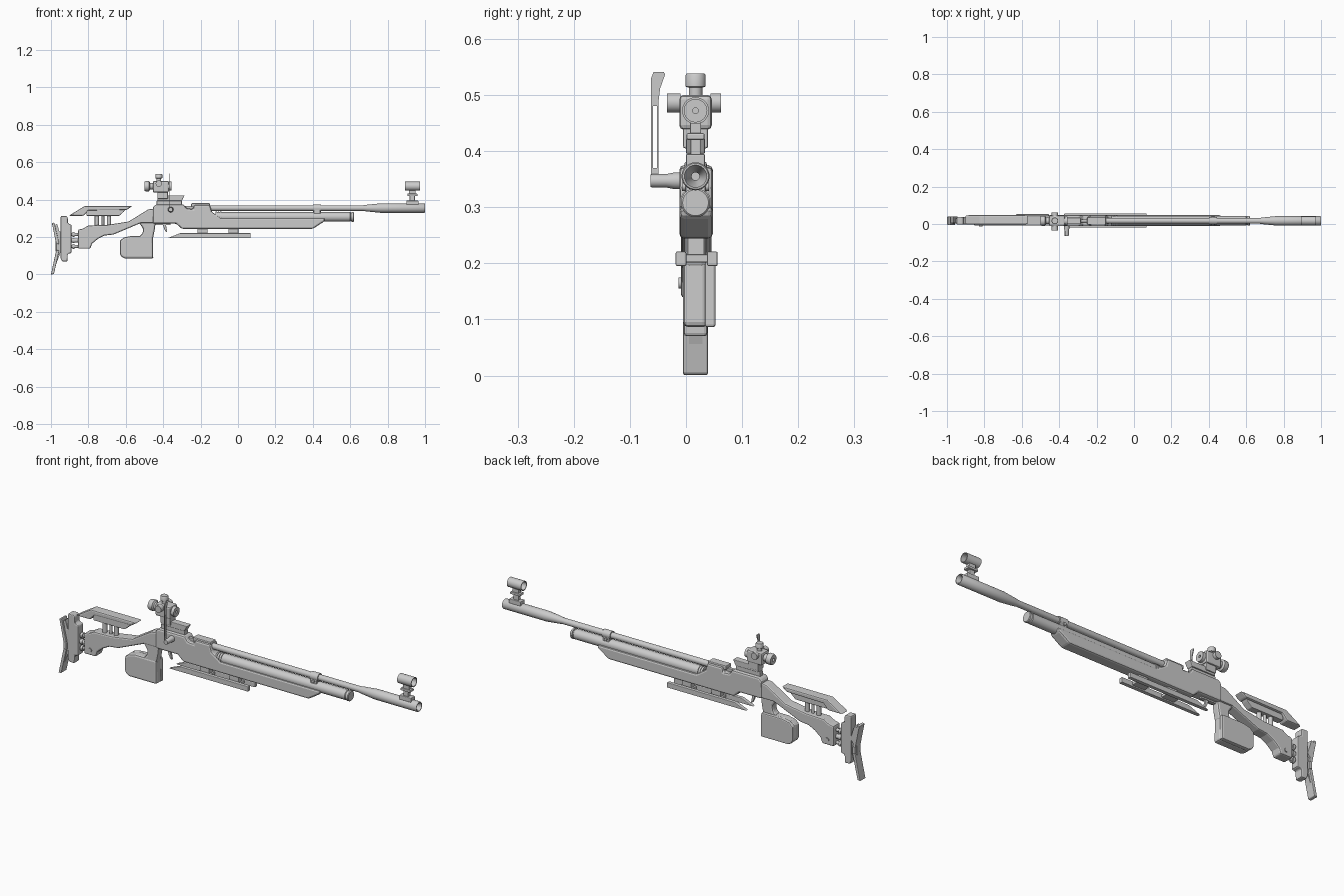
import bpy, bmesh, math
from mathutils import Vector

C = 0.017  # centre plane of the model in y


def finish(name, bm, bevel=0.0, smooth=False):
    bmesh.ops.remove_doubles(bm, verts=bm.verts, dist=1e-5)
    bmesh.ops.recalc_face_normals(bm, faces=bm.faces)
    me = bpy.data.meshes.new(name)
    bm.to_mesh(me)
    bm.free()
    ob = bpy.data.objects.new(name, me)
    bpy.context.collection.objects.link(ob)
    if bevel:
        m = ob.modifiers.new("bevel", 'BEVEL')
        m.width, m.segments, m.limit_method = bevel, 2, 'ANGLE'
    if smooth:
        bpy.ops.object.select_all(action='DESELECT')
        ob.select_set(True)
        bpy.context.view_layer.objects.active = ob
        bpy.ops.object.shade_smooth_by_angle(angle=math.radians(35))
    return ob


def prism(name, pts, lo, hi, bevel=0.0, axis='Y'):
    """Extrude an (x,z) profile along y, or a (y,z) profile along x."""
    bm = bmesh.new()
    f = (lambda a, b, t: (a, t, b)) if axis == 'Y' else (lambda a, b, t: (t, a, b))
    face = bm.faces.new([bm.verts.new(f(a, b, lo)) for a, b in pts])
    ext = bmesh.ops.extrude_face_region(bm, geom=[face])
    d = (0, hi - lo, 0) if axis == 'Y' else (hi - lo, 0, 0)
    bmesh.ops.translate(bm, vec=d, verts=[v for v in ext['geom'] if isinstance(v, bmesh.types.BMVert)])
    return finish(name, bm, bevel)


def box(name, x0, x1, y0, y1, z0, z1, bevel=0.0):
    return prism(name, [(x0, z0), (x1, z0), (x1, z1), (x0, z1)], y0, y1, bevel)


def lathe(name, axis, o, prof, seg=32):
    """Revolve a closed (position, radius) profile around an axis through o."""
    bm = bmesh.new()
    i = 'XYZ'.index(axis)
    rings = []
    for t, r in prof:
        ring = []
        for k in range(seg):
            a = 2 * math.pi * k / seg
            p = Vector(o)
            p[i] = t
            p[(i + 1) % 3] += r * math.cos(a)
            p[(i + 2) % 3] += r * math.sin(a)
            ring.append(bm.verts.new(p))
        rings.append(ring)
    for j in range(len(rings)):
        a, b = rings[j], rings[(j + 1) % len(rings)]
        if prof[j][1] == 0 and prof[(j + 1) % len(prof)][1] == 0:
            continue
        for k in range(seg):
            n = (k + 1) % seg
            bm.faces.new((a[k], a[n], b[n], b[k]))
    return finish(name, bm, smooth=True)


def rod(name, axis, o, t0, t1, r, seg=24):
    return lathe(name, axis, o, [(t0, 0), (t0, r), (t1, r), (t1, 0)], seg)


# barrel, muzzle sleeve and air cylinder
bz = 0.355
lathe("barrel", 'X', (0, C, bz), [(-0.2, 0), (-0.2, 0.015), (0.67, 0.015), (0.69, 0.018), (0.76, 0.025),
      (0.997, 0.025), (1.0, 0.023), (1.0, 0.02), (0.96, 0.007), (0.9, 0.007), (0.9, 0)])
lathe("air_cylinder", 'X', (0, C, 0.308), [(-0.12, 0), (-0.12, 0.025), (0.60, 0.025), (0.603, 0.022),
      (0.607, 0.022), (0.608, 0.026), (0.617, 0.026), (0.62, 0.023), (0.62, 0)])
for i in range(3):
    lathe("cylinder_band_%d" % i, 'X', (0, C, 0.308),
          [(x - 0.09 + i * 0.012, r) for x, r in ((-0.03, 0.02), (-0.03, 0.028), (-0.023, 0.028), (-0.023, 0.02))])
lathe("barrel_clamp", 'X', (0, C, bz), [(0.40, 0.01), (0.40, 0.02), (0.445, 0.02), (0.445, 0.01)])
box("clamp_foot", 0.405, 0.44, C - 0.018, C + 0.018, 0.315, 0.35, 0.003)
rod("clamp_screw", 'Y', (0.422, 0, 0.337), C - 0.024, C + 0.024, 0.008, 16)

# receiver with fore stock
prism("receiver_and_forestock", [(-0.455, 0.272), (-0.455, 0.36), (-0.44, 0.375), (-0.29, 0.375), (-0.275, 0.353),
      (-0.24, 0.35), (-0.235, 0.372), (-0.15, 0.372), (-0.14, 0.335), (-0.09, 0.302), (0.465, 0.302),
      (0.462, 0.284), (0.40, 0.244), (-0.30, 0.244), (-0.33, 0.272)], C - 0.029, C + 0.031, 0.009)
box("receiver_front_cap", -0.25, -0.15, C - 0.02, C + 0.02, 0.36, 0.381, 0.004)
box("loading_tray", -0.295, -0.235, C - 0.008, C + 0.008, 0.35, 0.366, 0.002)

# rear stock arm
prism("rear_stock", [(-0.45, 0.352), (-0.48, 0.348), (-0.585, 0.283), (-0.70, 0.265), (-0.80, 0.262), (-0.83, 0.245),
      (-0.855, 0.24), (-0.855, 0.138), (-0.79, 0.138), (-0.78, 0.165), (-0.75, 0.19), (-0.715, 0.208),
      (-0.665, 0.214), (-0.52, 0.275), (-0.45, 0.275)], C - 0.026, C + 0.028, 0.007)
rod("stock_screw", 'Y', (-0.82, 0, 0.165), C - 0.03, C + 0.032, 0.01, 16)

# grip and palm slab
prism("grip_neck", [(-0.535, 0.285), (-0.44, 0.285), (-0.445, 0.24), (-0.455, 0.19), (-0.54, 0.19), (-0.51, 0.22),
      (-0.507, 0.245)], C - 0.02, C + 0.02, 0.009)
palm = [(-0.632, 0.18), (-0.61, 0.198), (-0.57, 0.206), (-0.455, 0.206), (-0.453, 0.086), (-0.605, 0.086),
        (-0.622, 0.094), (-0.632, 0.11)]
prism("grip", palm, C - 0.022, C + 0.022, 0.01)
prism("palm_slab", palm, C + 0.016, C + 0.036, 0.005)

# trigger
prism("trigger", [(-0.405, 0.275), (-0.385, 0.275), (-0.383, 0.25), (-0.378, 0.226), (-0.386, 0.228),
      (-0.395, 0.245)], C - 0.006, C + 0.006, 0.002)
box("trigger_bar", -0.44, -0.36, C - 0.008, C + 0.008, 0.265, 0.276)

# under-hand rails on cross pieces
for s, n in ((-1, "left"), (1, "right")):
    y = C + 0.002 + s * 0.028
    prism("hand_rail_" + n, [(-0.375, 0.195), (0.068, 0.195), (0.068, 0.221), (-0.31, 0.221)],
          y - 0.0095, y + 0.0095, 0.003)
for i, x in enumerate((-0.19, -0.025)):
    box("rail_cross_%d" % i, x - 0.035, x + 0.035, C - 0.03, C + 0.034, 0.201, 0.216, 0.003)
    box("rail_post_%d" % i, x - 0.027, x + 0.027, C - 0.014, C + 0.016, 0.21, 0.25, 0.003)

# cheek piece on three posts
prism("cheek_piece", [(-0.905, 0.314), (-0.82, 0.366), (-0.565, 0.366), (-0.595, 0.345), (-0.80, 0.342),
      (-0.825, 0.314)], C - 0.02, C + 0.03, 0.006)
prism("cheek_plate", [(-0.81, 0.314), (-0.635, 0.314), (-0.61, 0.336), (-0.60, 0.348), (-0.81, 0.348)],
      C - 0.016, C + 0.018, 0.003)
for i, x in enumerate((-0.755, -0.722, -0.69)):
    rod("cheek_post_%d" % i, 'Z', (x, C, 0), 0.25, 0.325, 0.011 if i != 1 else 0.007)

# butt plate, rods and hooked pads
prism("butt_plate", [(-0.948, 0.085), (-0.94, 0.07), (-0.912, 0.07), (-0.91, 0.11), (-0.89, 0.115), (-0.89, 0.265),
      (-0.91, 0.275), (-0.91, 0.305), (-0.918, 0.313), (-0.948, 0.313)], C - 0.021, C + 0.021, 0.008)
for i, z in enumerate((0.15, 0.182, 0.214)):
    rod("butt_rod_%d" % i, 'X', (0, C, z), -0.90, -0.845, 0.008 if i != 1 else 0.011)
    lathe("butt_collar_%d" % i, 'X', (0, C, z), [(-0.885, 0.004), (-0.885, 0.014), (-0.873, 0.014), (-0.873, 0.004)])
box("butt_pivot", -0.975, -0.94, C - 0.013, C + 0.013, 0.12, 0.23, 0.004)
for n, pts in (("upper", [(-0.995, 0.275), (-0.982, 0.278), (-0.956, 0.165), (-0.972, 0.162)]),
               ("lower", [(-0.972, 0.13), (-0.956, 0.127), (-0.984, 0.003), (-1.0, 0.0)]),
               ("middle", [(-0.972, 0.165), (-0.956, 0.165), (-0.956, 0.127), (-0.972, 0.13)])):
    prism("butt_pad_" + n, pts, C - 0.022, C + 0.022, 0.003)
prism("butt_pad_brace_upper", [(-0.983, 0.262), (-0.968, 0.272), (-0.945, 0.2), (-0.962, 0.18)], C - 0.012, C + 0.022)
prism("butt_pad_brace_lower", [(-0.972, 0.125), (-0.955, 0.14), (-0.948, 0.12), (-0.978, 0.04)], C - 0.012, C + 0.012)

# rear sight mount
box("sight_rail", -0.435, -0.30, C - 0.013, C + 0.013, 0.37, 0.395, 0.003)
prism("sight_rail_top", [(-0.43, 0.395), (-0.30, 0.395), (-0.285, 0.423), (-0.40, 0.423), (-0.40, 0.41),
      (-0.43, 0.41)], C - 0.017, C + 0.017, 0.003)
box("sight_slide", -0.43, -0.375, C - 0.022, C + 0.022, 0.405, 0.445, 0.003)

# rear sight body, eyepiece and adjusters
sz = 0.472
box("sight_body", -0.455, -0.37, C - 0.029, C + 0.029, 0.438, 0.50, 0.008)
lathe("sight_eyepiece", 'X', (0, C, sz), [(-0.50, 0.008), (-0.50, 0.024), (-0.493, 0.027), (-0.475, 0.027),
      (-0.47, 0.018), (-0.455, 0.018), (-0.45, 0.026), (-0.43, 0.026), (-0.43, 0.004), (-0.47, 0.004)])
lathe("sight_front_ring", 'X', (0, C, sz), [(-0.38, 0.006), (-0.38, 0.024), (-0.355, 0.024), (-0.355, 0.006)])
lathe("elevation_knob", 'Z', (-0.423, C, 0), [(0.495, 0), (0.495, 0.012), (0.513, 0.012), (0.515, 0.018),
      (0.535, 0.018), (0.538, 0.016), (0.538, 0)])
for n, y0, y1, r in (("left", -0.034, -0.010, 0.017), ("right", 0.044, 0.062, 0.017)):
    rod("windage_knob_" + n, 'Y', (-0.423, 0, 0.486), y0, y1, r)

# bolt handle and side blinder
lathe("bolt_handle", 'Y', (-0.36, 0, 0.347), [(-0.063, 0), (-0.063, 0.011), (-0.06, 0.012), (-0.035, 0.012),
      (-0.02, 0.015), (-0.005, 0.015), (-0.005, 0)])
xb = (-0.37, -0.366)
prism("blinder_flag", [(-0.062, 0.48), (-0.050, 0.48), (-0.037, 0.537), (-0.040, 0.541), (-0.058, 0.541),
      (-0.062, 0.535)][:1] + [(-0.050, 0.48), (-0.046, 0.512), (-0.037, 0.537), (-0.040, 0.541), (-0.058, 0.541),
      (-0.062, 0.53)], *xb, axis='X')
for i, y in enumerate((-0.0605, -0.0505)):
    box("blinder_strip_%d" % i, *xb, y - 0.0015, y + 0.0015, 0.35, 0.485)
box("blinder_foot", *xb, -0.062, -0.049, 0.35, 0.37)

# front sight tunnel on a stepped post
lathe("front_sight_tunnel", 'X', (0, C, sz), [(0.893, 0.020), (0.893, 0.024), (0.972, 0.024), (0.972, 0.020)])
lathe("front_sight_insert", 'X', (0, C, sz), [(0.93, 0.005), (0.93, 0.021), (0.934, 0.021), (0.934, 0.005)])
box("front_sight_base", 0.90, 0.965, C - 0.017, C + 0.017, 0.372, 0.395, 0.003)
box("front_sight_post", 0.918, 0.945, C - 0.009, C + 0.009, 0.39, 0.425, 0.002)
box("front_sight_saddle", 0.905, 0.96, C - 0.016, C + 0.016, 0.42, 0.432, 0.003)
box("front_sight_neck", 0.915, 0.95, C - 0.01, C + 0.01, 0.43, 0.452, 0.002)
